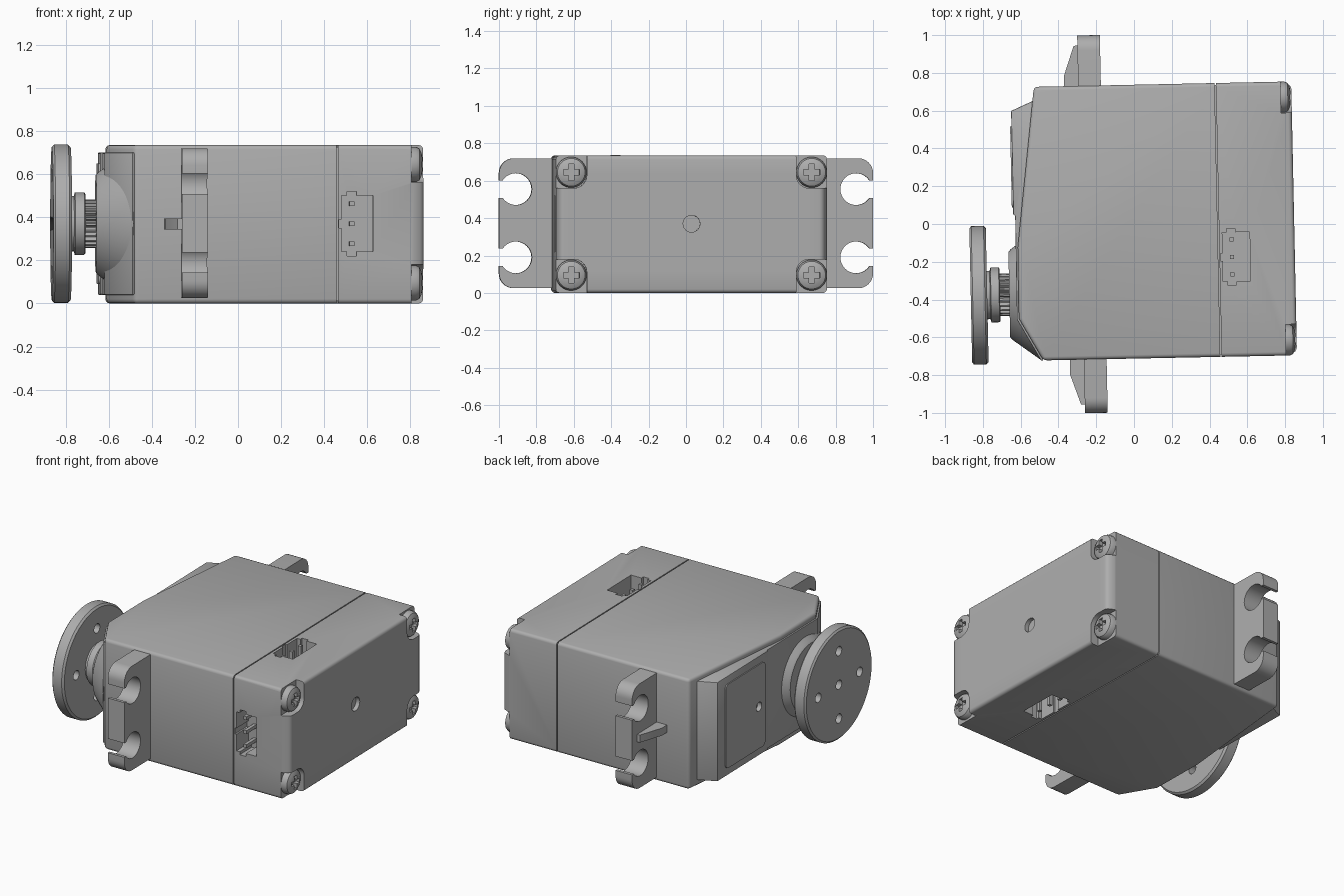
import bpy, bmesh
from math import sin, cos, pi, radians
from mathutils import Matrix

if "Cube" in bpy.data.objects:
    bpy.data.objects.remove(bpy.data.objects["Cube"])

grey = bpy.data.materials.new("plain grey")
grey.use_nodes = True
tone = (0.42, 0.42, 0.42, 1)
grey.diffuse_color = tone
grey.node_tree.nodes["Principled BSDF"].inputs["Base Color"].default_value = tone

parts = []
MID_Y, MID_Z, HEIGHT = 0.012, 0.37, 0.735
AXLE = (-0.36, MID_Z)


def finish(name, bm):
    bmesh.ops.recalc_face_normals(bm, faces=bm.faces)
    mesh = bpy.data.meshes.new(name)
    bm.to_mesh(mesh)
    bm.free()
    obj = bpy.data.objects.new(name, mesh)
    bpy.context.collection.objects.link(obj)
    mesh.materials.append(grey)
    parts.append(obj)
    return obj


def prism(name, pts, axis, lo, hi):
    """Extrude a 2D outline along an axis."""
    place = {"x": lambda a, b, t: (t, a, b),
             "y": lambda a, b, t: (a, t, b),
             "z": lambda a, b, t: (a, b, t)}[axis]
    bm = bmesh.new()
    ends = [[bm.verts.new(place(a, b, t)) for a, b in pts] for t in (lo, hi)]
    for ring in ends:
        bm.faces.new(ring)
    n = len(pts)
    for i in range(n):
        j = (i + 1) % n
        bm.faces.new((ends[0][i], ends[0][j], ends[1][j], ends[1][i]))
    return finish(name, bm)


def rect(a0, a1, b0, b1, r=0):
    """Rectangle outline, with rounded corners when r is given."""
    if not r:
        return [(a0, b0), (a1, b0), (a1, b1), (a0, b1)]
    out = []
    corners = [(a1 - r, b1 - r), (a0 + r, b1 - r), (a0 + r, b0 + r), (a1 - r, b0 + r)]
    for k, (a, b) in enumerate(corners):
        for s in range(9):
            t = (k + s / 8) * pi / 2
            out.append((a + r * cos(t), b + r * sin(t)))
    return out


def circle(a, b, r, n=32):
    return [(a + r * cos(2 * pi * i / n), b + r * sin(2 * pi * i / n)) for i in range(n)]


def lathe(name, profile, centre, n=64):
    """Stack rings (x, radius) around an axis parallel to x."""
    bm = bmesh.new()
    rings = [[bm.verts.new((x, a, b)) for a, b in circle(*centre, r, n)] for x, r in profile]
    for p, q in zip(rings, rings[1:]):
        for i in range(n):
            j = (i + 1) % n
            bm.faces.new((p[i], p[j], q[j], q[i]))
    bm.faces.new(rings[0])
    bm.faces.new(rings[-1])
    return finish(name, bm)


def apply(obj, mod):
    bpy.context.view_layer.objects.active = obj
    bpy.ops.object.modifier_apply(modifier=mod.name)


def bevel(obj, width, segments=3):
    mod = obj.modifiers.new("round", "BEVEL")
    mod.width, mod.segments = width, segments
    mod.angle_limit = radians(40)
    apply(obj, mod)


def cut(obj, tool):
    mod = obj.modifiers.new("cut", "BOOLEAN")
    mod.operation, mod.solver, mod.object = "DIFFERENCE", "EXACT", tool
    apply(obj, mod)
    parts.remove(tool)
    bpy.data.objects.remove(tool)


# Main case
case = prism("case", [
    (-0.515, 0.737), (-0.618, -0.11), (-0.62, -0.487), (-0.495, -0.712),
    (0.8, -0.713), (0.848, -0.69), (0.848, 0.715), (0.8, 0.737)], "z", 0, HEIGHT)
bevel(case, 0.02)

# Seam between case and rear cover
seam = prism("seam_cutter", rect(-1, 1, -1, 1), "x", 0.442, 0.449)
cut(seam, prism("seam_core", rect(-0.702, 0.726, 0.01, 0.725), "x", 0.3, 0.6))
cut(case, seam)

# Corner pockets and screws on the rear cover
for sy in (-1, 1):
    for sz in (-1, 1):
        a = sorted((MID_Y + sy * 0.56, MID_Y + sy * 0.9))
        b = sorted((MID_Z + sz * 0.19, MID_Z + sz * 0.5))
        cut(case, prism("pocket_cutter", rect(*a, *b, 0.07), "x", 0.79, 1))
        y, z = MID_Y + sy * 0.643, MID_Z + sz * 0.275
        screw = lathe("cover_screw", [(0.77, 0.082), (0.812, 0.082), (0.828, 0.074),
                                      (0.838, 0.055), (0.843, 0.03), (0.844, 0.008)], (y, z), 32)
        for w, h in ((0.043, 0.014), (0.014, 0.043)):
            cut(screw, prism("cross_cutter", rect(y - w, y + w, z - h, z + h), "x", 0.815, 0.9))
cut(case, prism("dimple_cutter", circle(MID_Y, MID_Z, 0.045), "x", 0.82, 1))

# Sockets with pins on the front, top and bottom
for name, axis, mid, face, inward in (("front", "y", MID_Z, -0.713, 1),
                                      ("top", "z", -0.185, HEIGHT, -1),
                                      ("bottom", "z", -0.185, 0, 1)):
    floor = face + inward * 0.13
    lo, hi = sorted((face - inward * 0.05, floor))
    for x0, x1, half in ((0.466, 0.611, 0.13), (0.49, 0.535, 0.15), (0.455, 0.48, 0.02)):
        cut(case, prism("socket_cutter", rect(x0, x1, mid - half, mid + half), axis, lo, hi))
    lo, hi = sorted((face + inward * 0.02, floor + inward * 0.01))
    for k in (-1, 0, 1):
        v = mid + k * 0.093
        prism(name + "_pin", rect(0.504, 0.526, v - 0.011, v + 0.011), axis, lo, hi)

# Raised gear cover on the output end
cover = prism("gear_cover", [
    (-0.5, 0.672), (-0.638, 0.612), (-0.638, 0.06), (-0.628, 0.06),
    (-0.63, -0.493), (-0.506, -0.715), (-0.4, -0.6), (-0.4, 0.6)], "z", 0.04, 0.70)
bevel(cover, 0.008, 2)
panel = prism("access_panel", rect(0.1, 0.53, 0.09, 0.65, 0.03), "x", -0.645, -0.6)
for part in (panel, cover):
    cut(part, prism("hole_cutter", circle(0.17, MID_Z, 0.03), "x", -0.8, -0.615))

# Mounting ears with open screw slots
ears = prism("mounting_ears", rect(-0.996, 1.004, 0.025, 0.72, 0.08), "x", -0.28, -0.16)
for s in (-1, 1):
    for z in (0.19, 0.555):
        y = s * 0.91 + 0.004
        cut(ears, prism("slot_cutter", circle(y, z, 0.085), "x", -0.5, 0))
        a = sorted((y, s * 1.2))
        cut(ears, prism("slot_cutter", rect(*a, z - 0.047, z + 0.047), "x", -0.5, 0))
    prism("ear_rib", [(-0.355, s * 0.7), (-0.355, s * 0.79), (-0.3, s * 0.95),
                      (-0.25, s * 0.95), (-0.25, s * 0.7)], "z", 0.343, 0.393)

# Output boss, splined shaft, hub and round horn
lathe("output_boss", [(-0.668, 0.225), (-0.658, 0.238), (-0.5, 0.355)], AXLE)
teeth = 24
spline = []
for i in range(teeth * 4):
    r = 0.112 if i % 4 < 2 else 0.095
    t = 2 * pi * i / (teeth * 4)
    spline.append((AXLE[0] + r * cos(t), AXLE[1] + r * sin(t)))
prism("splined_shaft", spline, "x", -0.74, -0.65)
lathe("horn_hub", [(-0.8, 0.128), (-0.77, 0.128), (-0.765, 0.145),
                   (-0.722, 0.145), (-0.717, 0.139)], AXLE)
horn = lathe("round_horn", [(-0.872, 0.355), (-0.862, 0.367), (-0.797, 0.367),
                            (-0.785, 0.355)], AXLE, 96)
for dy, dz in ((0, 0), (0.225, 0), (-0.225, 0), (0, 0.225), (0, -0.225)):
    cut(horn, prism("hole_cutter", circle(AXLE[0] + dy, AXLE[1] + dz, 0.031, 24), "x", -1, -0.7))

# Slight turn of the whole assembly, then smooth the round surfaces
turn = Matrix.Rotation(radians(1.2), 4, "Z")
bpy.ops.object.select_all(action="DESELECT")
for obj in parts:
    obj.data.transform(turn)
    obj.select_set(True)
bpy.context.view_layer.objects.active = case
bpy.ops.object.shade_smooth_by_angle(angle=radians(30))
